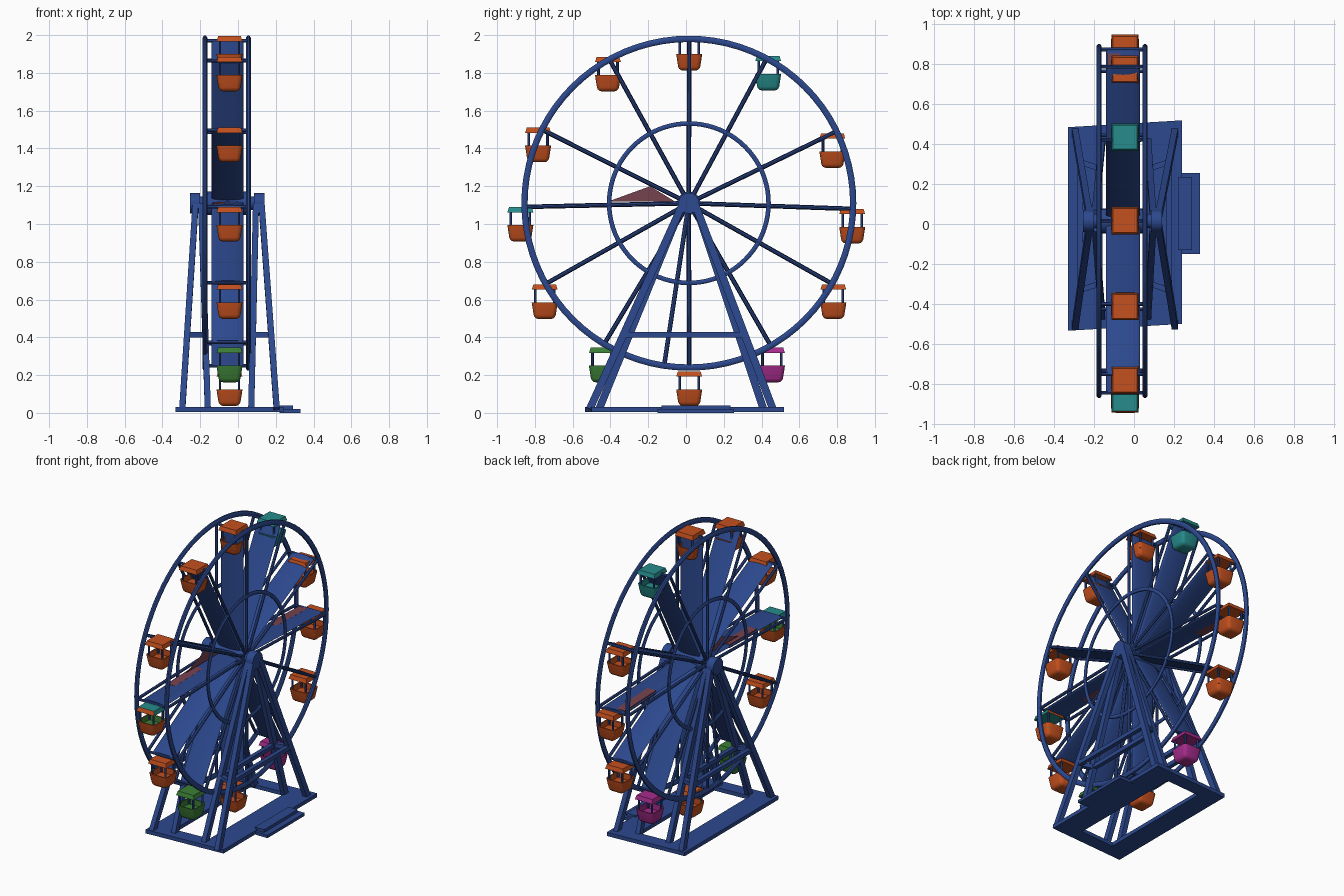
import bpy, bmesh, math
from mathutils import Matrix, Vector

if "Cube" in bpy.data.objects:
    bpy.data.objects.remove(bpy.data.objects["Cube"])


def material(name, rgb):
    m = bpy.data.materials.new(name)
    m.use_nodes = True
    m.diffuse_color = (*rgb, 1)
    m.node_tree.nodes["Principled BSDF"].inputs["Base Color"].default_value = (*rgb, 1)
    return m


BLUE = material("navy blue", (0.025, 0.065, 0.27))
ORANGE = material("orange", (0.55, 0.08, 0.013))
TEAL = material("teal", (0.02, 0.26, 0.26))
GREEN = material("green", (0.045, 0.21, 0.037))
PINK = material("magenta", (0.38, 0.025, 0.26))
MAROON = material("faded maroon", (0.18, 0.055, 0.08))


def finish(bm, name, *mats, smooth=True):
    bmesh.ops.recalc_face_normals(bm, faces=bm.faces)
    mesh = bpy.data.meshes.new(name)
    bm.to_mesh(mesh)
    bm.free()
    ob = bpy.data.objects.new(name, mesh)
    bpy.context.collection.objects.link(ob)
    for m in mats:
        mesh.materials.append(m)
    if smooth:
        bpy.ops.object.select_all(action='DESELECT')
        ob.select_set(True)
        bpy.context.view_layer.objects.active = ob
        bpy.ops.object.shade_smooth_by_angle(angle=math.radians(40))


def rod(bm, a, b, w, t=None, sides=8, turn=0.0):
    """Bar from a to b; w is its half width along x, t its half thickness."""
    a, b = Vector(a), Vector(b)
    z = (b - a).normalized()
    x = Vector((1, 0, 0)) if abs(z.x) < 0.9 else Vector((0, 1, 0))
    y = z.cross(x).normalized()
    x = y.cross(z)
    frame = Matrix((x * w, y * (t or w), z * (b - a).length)).transposed().to_4x4()
    frame.translation = (a + b) / 2
    bmesh.ops.create_cone(bm, cap_ends=True, segments=sides, radius1=1, radius2=1,
                          depth=1, matrix=frame @ Matrix.Rotation(turn, 4, 'Z'))


def square_bar(bm, a, b, w, t=None):
    rod(bm, a, b, w * math.sqrt(2), (t or w) * math.sqrt(2), sides=4, turn=math.pi / 4)


def box(bm, x0, x1, y0, y1, z0, z1, taper=1.0, skew=0.0):
    """Box whose lower end is scaled by taper and whose y leans with x."""
    made = bmesh.ops.create_cube(bm, size=1)["verts"]
    cx, cy = (x0 + x1) / 2, (y0 + y1) / 2
    for v in made:
        s = taper if v.co.z < 0 else 1
        v.co = Vector((cx + v.co.x * (x1 - x0) * s, cy + v.co.y * (y1 - y0) * s,
                       z0 if v.co.z < 0 else z1))
        v.co.y += skew * v.co.x


def ring(name, x, radius, half_x, half_r):
    bm = bmesh.new()
    section = [bm.verts.new((x + half_x * math.cos(a), HUB.y, HUB.z + radius + half_r * math.sin(a)))
               for a in [math.tau * i / 8 + math.pi / 8 for i in range(8)]]
    edges = [bm.edges.new((section[i], section[(i + 1) % 8])) for i in range(8)]
    bmesh.ops.spin(bm, geom=section + edges, cent=HUB, axis=(1, 0, 0),
                   angle=math.tau, steps=80, use_merge=True)
    bmesh.ops.remove_doubles(bm, verts=bm.verts, dist=1e-5)
    finish(bm, name, BLUE)


HUB = Vector((-0.055, 0.015, 1.11))
RIMS = {"left": 0.055, "right": -0.175}
CABIN_X = -0.045

# Hanging points (y, z), with the roof, body and inside colours of each cabin
CABINS = [
    (0.017, 1.995, ORANGE, ORANGE, ORANGE), (0.435, 1.89, TEAL, TEAL, TEAL),
    (0.775, 1.48, ORANGE, ORANGE, ORANGE), (0.88, 1.08, ORANGE, ORANGE, ORANGE),
    (0.78, 0.68, ORANGE, ORANGE, ORANGE), (0.455, 0.345, PINK, PINK, PINK),
    (0.017, 0.22, ORANGE, ORANGE, ORANGE), (-0.445, 0.345, GREEN, GREEN, GREEN),
    (-0.748, 0.68, ORANGE, ORANGE, ORANGE), (-0.877, 1.09, TEAL, ORANGE, GREEN),
    (-0.783, 1.51, ORANGE, ORANGE, ORANGE), (-0.413, 1.885, ORANGE, ORANGE, ORANGE),
]

# Wheel rims and inner rings
for side, x in RIMS.items():
    ring(side + "_rim", x, 0.87, 0.014, 0.018)
    ring(side + "_inner_ring", x, 0.422, 0.01, 0.013)

# Spokes, wide spoke panels and cabin axles
spokes, panels, axles = bmesh.new(), bmesh.new(), bmesh.new()
for y, z, *_ in CABINS:
    out = Vector((0, y - HUB.y, z - HUB.z)).normalized()
    for x in RIMS.values():
        start = Vector((x, HUB.y, HUB.z))
        rod(spokes, start, start + out * 0.86, 0.01)
    rod(panels, HUB + out * 0.03, HUB + out * 0.855, 0.085, 0.012, sides=20)
    tip = HUB + out * 0.86
    rod(axles, (RIMS["right"], tip.y, tip.z), (RIMS["left"], tip.y, tip.z), 0.009)
for x in RIMS.values():
    rod(spokes, (x, HUB.y, HUB.z), (x, -0.115, 0.255), 0.012)
finish(spokes, "spokes", BLUE)
finish(panels, "spoke_panels", BLUE)
finish(axles, "cabin_axles", BLUE)

# Faded stripes on the two level panels, and a small fin beside the hub
bm = bmesh.new()
for i, near, far in ((3, 0.5, 0.84), (9, 0.3, 0.6)):
    y, z = CABINS[i][:2]
    out = Vector((0, y - HUB.y, z - HUB.z)).normalized()
    start = HUB - Vector((0.045, 0, 0))
    square_bar(bm, start + out * near, start + out * far, 0.032, 0.0122)
finish(bm, "panel_stripes", MAROON, smooth=False)
bm = bmesh.new()
bm.faces.new([bm.verts.new((-0.11, y, z)) for y, z in ((-0.41, 1.12), (-0.19, 1.2), (-0.06, 1.12))])
finish(bm, "hub_fin", MAROON, smooth=False)

# Hub drum, axle and end caps
bm = bmesh.new()
for x0, x1, r in ((-0.17, 0.06, 0.062), (-0.24, 0.13, 0.035),
                  (-0.255, -0.2, 0.055), (0.085, 0.14, 0.055)):
    rod(bm, (x0, HUB.y, HUB.z), (x1, HUB.y, HUB.z), r, sides=24)
finish(bm, "hub", BLUE)

# Cabins
for i, (y, z, roof, body, inside) in enumerate(CABINS, 1):
    bm = bmesh.new()
    box(bm, CABIN_X - 0.06, CABIN_X + 0.06, y - 0.06, y + 0.06, z - 0.028, z, 1.14)
    bm.normal_update()
    for f in bm.faces:
        f.material_index = int(abs(f.normal.y) > 0.5)  # front and back edges match the body
    finish(bm, f"cabin_roof_{i}", roof, body, smooth=False)

    bm = bmesh.new()
    box(bm, CABIN_X - 0.069, CABIN_X + 0.069, y - 0.069, y + 0.069, z - 0.183, z - 0.095, 0.8)
    low = [e for e in bm.edges if min(v.co.z for v in e.verts) < z - 0.15]
    bmesh.ops.bevel(bm, geom=low, offset=0.022, segments=3, profile=0.5, affect='EDGES')
    bm.normal_update()
    top = max(bm.faces, key=lambda f: f.calc_center_median().z)
    bmesh.ops.inset_region(bm, faces=[top], thickness=0.008)
    floor = bmesh.ops.extrude_discrete_faces(bm, faces=[top])["faces"][0]
    for v in floor.verts:
        v.co.z -= 0.04
    for f in [floor] + [f for e in floor.edges for f in e.link_faces]:
        f.material_index = 1
    finish(bm, f"cabin_body_{i}", body, inside)

    bm = bmesh.new()
    for sx in (-1, 1):
        for sy in (-1, 1):
            px, py = CABIN_X + sx * 0.05, y + sy * 0.05
            rod(bm, (px, py, z - 0.125), (px, py, z - 0.02), 0.007, sides=6)
    finish(bm, f"cabin_posts_{i}", BLUE)

# Support towers: four splayed legs and a ring of ties on each side
for side, s in (("left", 1), ("right", -1)):
    bm = bmesh.new()
    ties = []
    for off, foot_off, foot_y in ((0.175, 0.25, 0.485), (0.145, 0.115, 0.435)):
        for sy in (-1, 1):
            head = Vector((CABIN_X + s * off - 0.005, HUB.y + sy * 0.035, 1.10))
            foot = Vector((CABIN_X + s * foot_off, -0.025 + sy * foot_y, 0.02))
            square_bar(bm, head, foot, 0.016, 0.02)
            ties.append(foot.lerp(head, 0.365))
    for a, b in ((0, 1), (2, 3), (0, 2), (1, 3)):
        square_bar(bm, ties[a], ties[b], 0.014)
    finish(bm, side + "_tower", BLUE, smooth=False)

# Base frame, open under the wheel
bm = bmesh.new()
for x0, x1, y0, y1 in ((-0.33, -0.185, -0.515, 0.505), (0.075, 0.24, -0.515, 0.505),
                       (-0.185, 0.075, -0.515, -0.42), (-0.185, 0.075, 0.41, 0.505)):
    box(bm, x0, x1, y0, y1, 0.004, 0.03, skew=0.06)
finish(bm, "base_frame", BLUE, smooth=False)

# Boarding steps
bm = bmesh.new()
box(bm, 0.22, 0.33, -0.15, 0.255, 0, 0.02)
box(bm, 0.22, 0.29, -0.13, 0.235, 0.02, 0.04)
finish(bm, "boarding_steps", BLUE, smooth=False)
